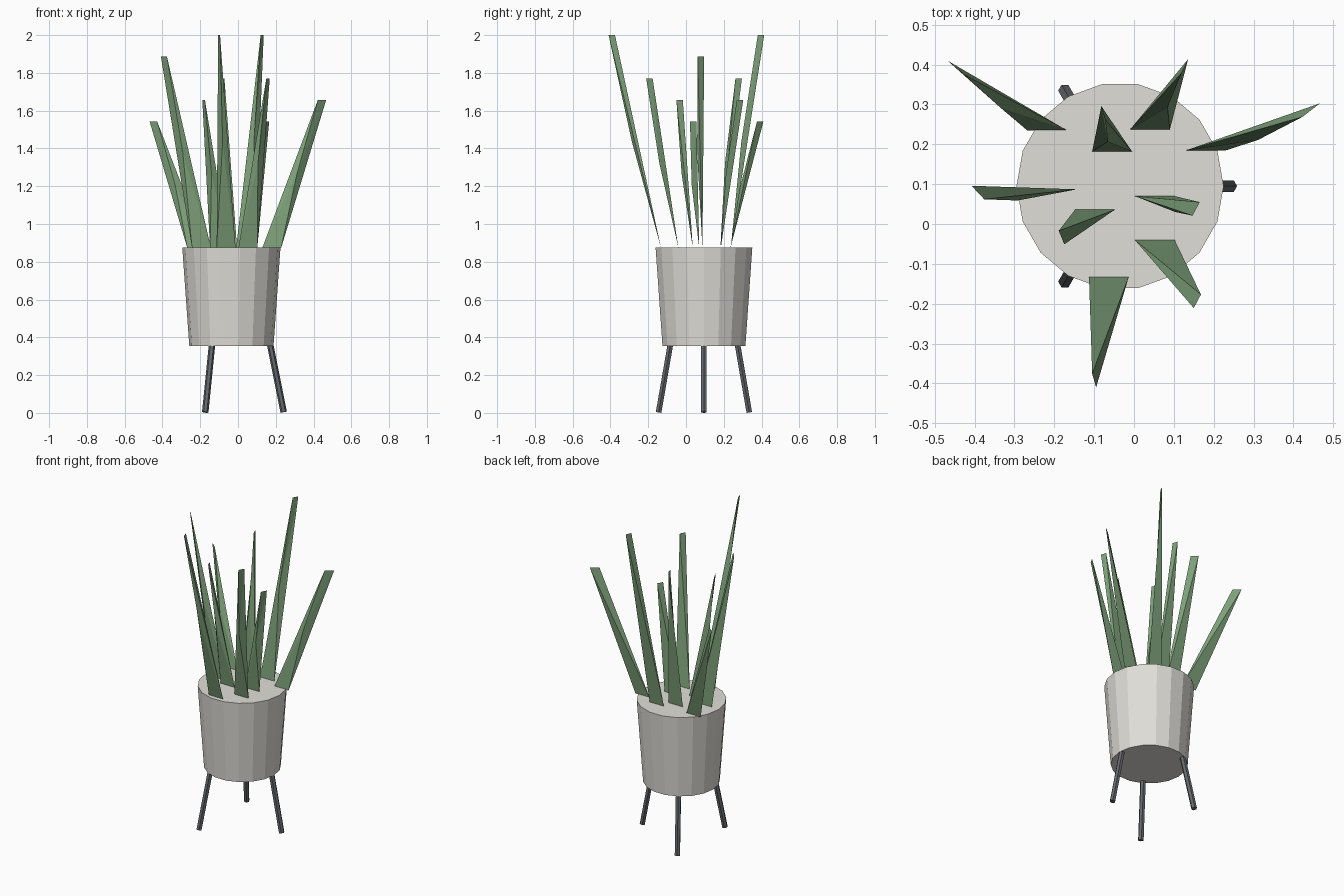
import bpy
from math import cos, sin, pi
from mathutils import Vector

if "Cube" in bpy.data.objects:
    bpy.data.objects.remove(bpy.data.objects["Cube"])

CX, CY = -0.035, 0.095          # pot centre
RIM_Z, BASE_Z = 0.875, 0.355


def material(name, rgb):
    m = bpy.data.materials.new(name)
    m.diffuse_color = (*rgb, 1)
    m.use_nodes = True
    m.node_tree.nodes["Principled BSDF"].inputs["Base Color"].default_value = m.diffuse_color
    return m


CERAMIC = material("warm grey ceramic", (0.75, 0.735, 0.685))
METAL = material("dark grey metal", (0.13, 0.14, 0.155))
GREEN = material("leaf green", (0.21, 0.36, 0.195))


def make_object(name, verts, faces, mat):
    mesh = bpy.data.meshes.new(name)
    mesh.from_pydata([tuple(v) for v in verts], [], faces)
    mesh.materials.append(mat)
    mesh.update()
    ob = bpy.data.objects.new(name, mesh)
    bpy.context.collection.objects.link(ob)
    return ob


def tube(name, p0, p1, r0, r1, sides, mat, out):
    """Closed straight tube; 'out' is the direction of the first corner."""
    p0, p1 = Vector(p0), Vector(p1)
    axis = (p1 - p0).normalized()
    u = (out - axis * out.dot(axis)).normalized()
    w = axis.cross(u)
    verts = [p + r * (cos(2 * pi * i / sides) * u + sin(2 * pi * i / sides) * w)
             for p, r in ((p0, r0), (p1, r1)) for i in range(sides)]
    faces = [(i, (i + 1) % sides, sides + (i + 1) % sides, sides + i)
             for i in range(sides)]
    faces += [tuple(reversed(range(sides))), tuple(range(sides, 2 * sides))]
    return make_object(name, verts, faces, mat)


# Tapered 18-sided pot
tube("pot", (CX, CY, BASE_Z), (CX, CY, RIM_Z), 0.223, 0.26, 18, CERAMIC,
     Vector((1, 0, 0)))

# Three splayed hexagonal legs
for k in range(3):
    d = Vector((cos(k * 2 * pi / 3), sin(k * 2 * pi / 3), 0))
    c = Vector((CX, CY, 0))
    tube(f"leg_{k + 1}", c + d * 0.277 + Vector((0, 0, 0.0035)),
         c + d * 0.206 + Vector((0, 0, BASE_Z + 0.003)),
         0.017, 0.017, 6, METAL, d)

# Leaves: base x, y, tip x, y, height step, half extent of the tip in x and y
LEAVES = [
    (0.178, 0.184, 0.445, 0.286, 1, 0.022, 0.017),
    (0.040, 0.237, 0.128, 0.397, 4, 0.008, 0.017),
    (-0.055, 0.182, -0.077, 0.279, 2, 0.005, -0.017),
    (-0.218, 0.235, -0.448, 0.393, 0, 0.020, -0.017),
    (-0.193, 0.087, -0.392, 0.079, 3, 0.016, -0.017),
    (-0.098, 0.036, -0.182, -0.034, 1, 0.007, -0.017),
    (-0.063, -0.132, -0.100, -0.393, 4, 0.005, -0.017),
    (0.052, -0.040, 0.159, -0.194, 2, 0.009, 0.017),
    (0.052, 0.070, 0.156, 0.038, 0, 0.009, 0.017),
]
for n, (bx, by, tx, ty, step, hx, hy) in enumerate(LEAVES):
    base = Vector((bx, by, RIM_Z - 0.003))
    tip = Vector((tx, ty, 1.543 + 0.1143 * step))
    side, end = Vector((0.05, 0, 0)), Vector((hx, hy, 0))
    # keel point on the front of each blade
    keel = (base + tip) / 2 + Vector((0, -0.024, 0))
    verts = [base - side, base + side, tip + end, tip - end, keel]
    back = [(0, 2, 1), (0, 3, 2)] if hy > 0 else [(0, 3, 1), (1, 3, 2)]
    make_object(f"leaf_{n + 1}", verts,
                [(0, 1, 4), (1, 2, 4), (2, 3, 4), (3, 0, 4)] + back, GREEN)
